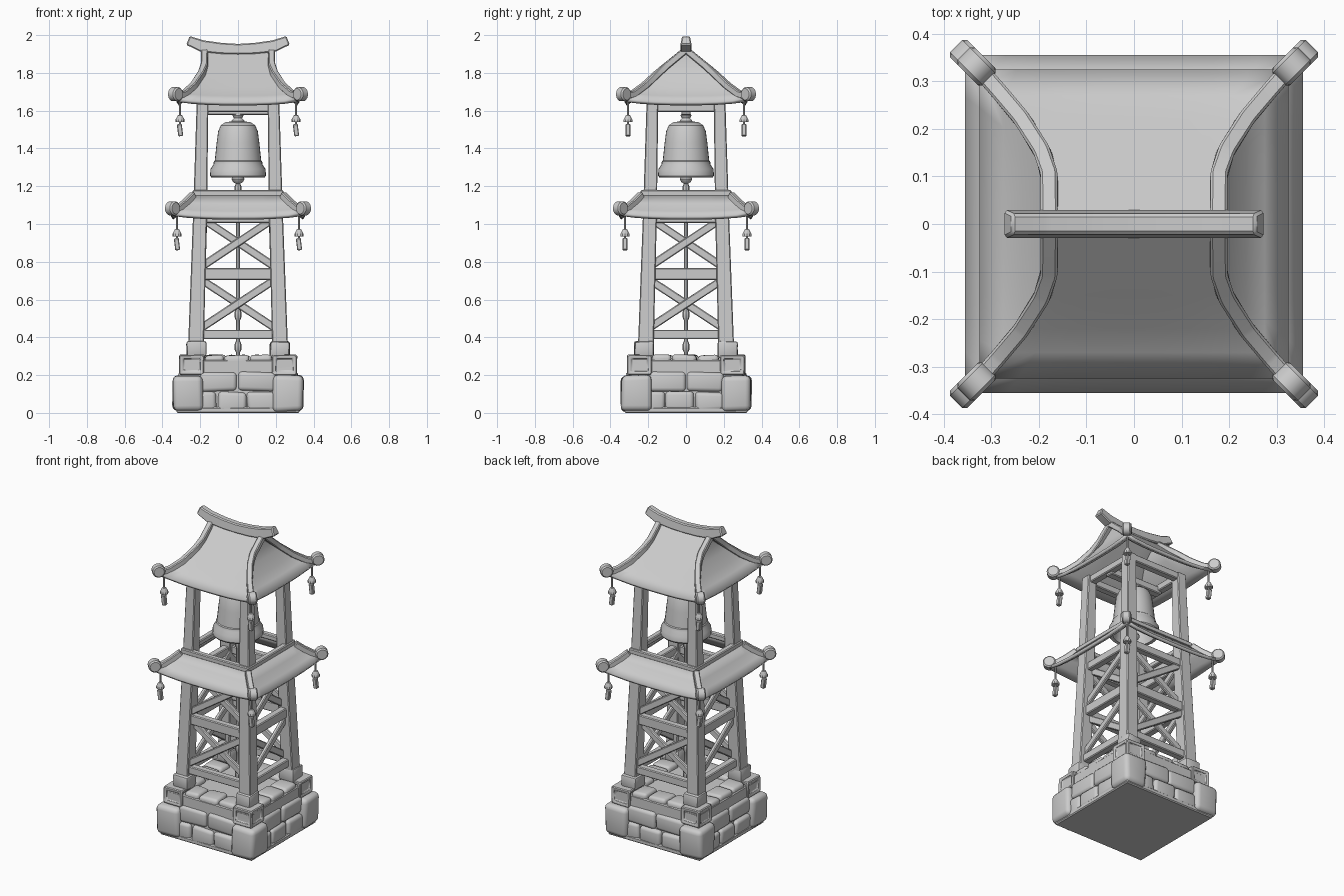
import bpy, bmesh, math, random
from mathutils import Vector, Matrix

if "Cube" in bpy.data.objects:
    bpy.data.objects.remove(bpy.data.objects["Cube"])

random.seed(4)
grey = bpy.data.materials.new("plain grey")
grey.diffuse_color = (0.6, 0.6, 0.6, 1)
grey.use_nodes = True
grey.node_tree.nodes["Principled BSDF"].inputs["Base Color"].default_value = grey.diffuse_color
SIGNS = [(1, 1), (-1, 1), (-1, -1), (1, -1)]


def add(name, bm, bevel=0, seg=1, closed=True, turn=0):
    if bevel:
        bmesh.ops.bevel(bm, geom=bm.edges[:], offset=bevel, segments=seg, profile=0.5, affect='EDGES')
    if closed:
        bmesh.ops.recalc_face_normals(bm, faces=bm.faces[:])
    bm.transform(Matrix.Rotation(turn * math.pi / 2, 4, 'Z'))
    mesh = bpy.data.meshes.new(name)
    bm.to_mesh(mesh)
    bm.free()
    mesh.materials.append(grey)
    ob = bpy.data.objects.new(name, mesh)
    bpy.context.collection.objects.link(ob)
    return ob


def loft(name, rings, cap=False, bevel=0, closed=True, turn=0):
    bm = bmesh.new()
    vs = [[bm.verts.new(p) for p in r] for r in rings]
    n = len(rings[0])
    for a, b in zip(vs, vs[1:]):
        for i in range(n):
            j = (i + 1) % n
            bm.faces.new((a[i], a[j], b[j], b[i]))
    if cap:
        bm.faces.new(vs[0][::-1])
        bm.faces.new(vs[-1])
    bmesh.ops.remove_doubles(bm, verts=bm.verts[:], dist=1e-5)
    return add(name, bm, bevel, 1, closed, turn)


def sweep(name, path, w, h, top=1.0, bevel=0.005, turn=0):
    """Bar along a path: w wide sideways, h high, top = width factor of its upper side."""
    path = [Vector(p) for p in path]
    rings = []
    for i, p in enumerate(path):
        t = (path[min(i + 1, len(path) - 1)] - path[max(i - 1, 0)]).normalized()
        s = t.cross(Vector((0, 0, 1))).normalized()
        u = s.cross(t)
        hh = (h[i] if isinstance(h, list) else h) / 2
        rings.append([p + s * a * w / 2 + u * b * hh
                      for a, b in ((-1, -1), (1, -1), (top, 1), (-top, 1))])
    return loft(name, rings, True, bevel, True, turn)


def lathe(name, profile, n=24, at=(0, 0)):
    return loft(name, [[(at[0] + r * math.cos(2 * math.pi * i / n), at[1] + r * math.sin(2 * math.pi * i / n), z)
                        for i in range(n)] for r, z in profile])


def box(name, lo, hi, bevel=0.006, seg=1, jitter=0, turn=0, panel=False):
    bm = bmesh.new()
    bmesh.ops.create_cube(bm, size=1)
    for v in bm.verts:
        v.co = Vector([(lo[k] + hi[k]) / 2 + v.co[k] * (hi[k] - lo[k])
                       + random.uniform(-jitter, jitter) for k in range(3)])
        v.co.z = max(v.co.z, 0)
    if panel:  # sunken square on each upright side
        sides = [f for f in bm.faces if abs(f.normal.z) < 0.5]
        bmesh.ops.inset_individual(bm, faces=sides, thickness=0.026)
        bmesh.ops.inset_individual(bm, faces=sides, thickness=0.006, depth=-0.012)
    return add(name, bm, bevel, seg, True, turn)


# stone base: core, corner stones and three courses on each side
box("base_core", (-0.3, -0.3, 0), (0.3, 0.3, 0.28))
box("base_plate", (-0.325, -0.325, 0), (0.325, 0.325, 0.03))
courses = [(0.012, 0.115, 0.325, (-0.2, -0.11, 0.045, 0.2)),
           (0.115, 0.22, 0.318, (-0.2, 0.0, 0.2)),
           (0.222, 0.31, 0.295, (-0.18, -0.075, 0.06, 0.18))]
for k in range(4):
    box("corner_stone", (0.185, 0.185, 0.008), (0.345, 0.345, 0.2), 0.028, 3, 0.006, k)
    box("panelled_corner_block", (0.18, 0.18, 0.2), (0.312, 0.312, 0.308), 0.005, 1, 0.002, k, True)
    box("post_foot", (0.17, 0.17, 0.295), (0.272, 0.272, 0.378), 0.012, 2, 0.004, k)
    for z0, z1, out, xs in courses:
        for a, b in zip(xs, xs[1:]):
            box("wall_stone", (a + 0.003, -out, z0), (b - 0.003, -out + 0.12, z1 - 0.004),
                0.02, 3, 0.005, k)


# leaning corner posts
def post_x(z):
    return 0.224 - 0.028 * (z - 0.31) / 0.9 if z < 1.2 else 0.196 - 0.008 * (z - 1.2) / 0.43


for sx, sy in SIGNS:
    rings = []
    for z, w in ((0.31, 0.042), (1.03, 0.037), (1.64, 0.031)):
        c = post_x(z)
        rings.append([(sx * c + a * w, sy * (c - 0.01) + b * w, z) for a, b in SIGNS])
    loft("corner_post", rings, True, 0.005)

# beams and crossed braces on each side
for k in range(4):
    for z, h in ((0.415, 0.05), (0.735, 0.062), (1.03, 0.05), (1.615, 0.045)):
        c = post_x(z)
        sweep("cross_beam", [(-c, -c + 0.005, z), (c, -c + 0.005, z)], 0.045, h, turn=k)
    for z0, z1 in ((0.44, 0.71), (0.77, 1.03)):
        a, b = post_x(z0) - 0.01, post_x(z1) - 0.01
        sweep("brace", [(-a, -a - 0.008, z0), (b, -b - 0.008, z1)], 0.024, 0.042, turn=k)
        sweep("brace", [(a, -a + 0.016, z0), (-b, -b + 0.016, z1)], 0.024, 0.042, turn=k)


# roofs: stacked rectangles with lifted corners
def roof(name, rows, thick):
    n, rings = 8, []
    for hx, hy, z, lift in rows:
        ring = []
        for (ax, ay), (bx, by) in zip(SIGNS, SIGNS[1:] + SIGNS[:1]):
            for i in range(n):
                t = i / n
                ring.append((hx * (ax + (bx - ax) * t), hy * (ay + (by - ay) * t),
                             z + lift * abs(2 * t - 1) ** 3))
        rings.append(ring)
    ob = loft(name, rings, closed=False)
    m = ob.modifiers.new("thickness", 'SOLIDIFY')
    m.thickness, m.offset = thick, -1


roof("upper_roof", [(0.325, 0.325, 1.645, 0.02), (0.275, 0.27, 1.678, 0.012), (0.235, 0.22, 1.72, 0.005),
                    (0.195, 0.15, 1.785, 0), (0.17, 0.1, 1.83, 0), (0.165, 0, 1.92, 0)], 0.02)
roof("lower_roof", [(0.355, 0.355, 1.04, 0.022), (0.315, 0.315, 1.068, 0.012),
                    (0.275, 0.275, 1.108, 0.004), (0.235, 0.235, 1.155, 0)], 0.02)

# rim around the bell deck
for k in range(4):
    sweep("deck_rim", [(-0.24, -0.222, 1.163), (0.24, -0.222, 1.163)], 0.036, 0.032, turn=k)

# curved ridge beam
sweep("ridge_beam", [(-0.265, 0, 1.972), (-0.19, 0, 1.942), (-0.09, 0, 1.93), (0, 0, 1.926),
                     (0.09, 0, 1.93), (0.19, 0, 1.942), (0.265, 0, 1.972)],
      0.06, [0.05, 0.062, 0.058, 0.055, 0.058, 0.062, 0.05], 0.7, 0.006)

# hip bars, end scrolls and hanging charms at every roof corner
upper = [(0.178, 0, 1.922), (0.178, 0.1, 1.84), (0.192, 0.15, 1.797), (0.235, 0.22, 1.732),
         (0.285, 0.28, 1.688), (0.325, 0.325, 1.675)]
lower = [(0.236, 0.236, 1.155), (0.275, 0.275, 1.115), (0.315, 0.315, 1.082), (0.345, 0.345, 1.07)]
for sx, sy in SIGNS:
    for path, c, zc in ((upper, 0.331, 1.687), (lower, 0.347, 1.083)):
        sweep("hip_bar", [(sx * x, sy * y, z) for x, y, z in path], 0.036, 0.036)
        centre, axis = Vector((sx * c, sy * c, zc)), Vector((-sy, sx, 0)).normalized()
        out = Vector((sx, sy, 0)).normalized()
        ring = [(out * math.cos(a) + Vector((0, 0, 1)) * math.sin(a)) * 0.038
                for a in [i * math.pi / 7 for i in range(14)]]
        loft("corner_scroll", [[centre + axis * s * 0.026 + p * f for p in ring]
                               for s, f in ((-1, 0.8), (-0.7, 1), (0.7, 1), (1, 0.8))], True)
        d = c - 0.024
        at = (sx * d, sy * d)
        lathe("charm_cord", [(0, zc - 0.02), (0.006, zc - 0.02), (0.006, zc - 0.17), (0, zc - 0.17)], 6, at)
        lathe("charm_cap", [(0, zc - 0.108), (0.012, zc - 0.112), (0.024, zc - 0.135),
                            (0.024, zc - 0.148), (0, zc - 0.148)], 10, at)
        sweep("charm_tag", [(at[0] - 0.004, at[1], zc - 0.158), (at[0] + 0.004, at[1], zc - 0.222)],
              0.026, 0.026, 1, 0.004)

# bell with hanger, clapper and pull rope
sweep("bell_beam", [(-0.19, 0, 1.6), (0.19, 0, 1.6)], 0.05, 0.045)
lathe("bell_hanger", [(0, 1.59), (0.022, 1.59), (0.03, 1.575), (0.022, 1.56), (0.035, 1.545),
                      (0.035, 1.53), (0, 1.53)], 14)
lathe("bell", [(0, 1.545), (0.065, 1.54), (0.092, 1.522), (0.105, 1.49), (0.113, 1.43), (0.123, 1.335),
               (0.128, 1.33), (0.13, 1.315), (0.146, 1.29), (0.148, 1.255), (0.14, 1.245), (0.122, 1.248),
               (0.108, 1.32), (0.09, 1.48), (0.06, 1.515), (0, 1.52)], 32)
lathe("clapper", [(0, 1.52), (0.01, 1.52), (0.01, 1.262), (0.028, 1.252), (0.034, 1.238),
                  (0.026, 1.222), (0.01, 1.212), (0, 1.212)], 14)
rope = [(0, 1.215), (0.011, 1.215)]
for z in (1.185, 0.52, 0.35):
    rope += [(0.011, z + 0.03), (0.018, z + 0.014), (0.018, z - 0.014), (0.011, z - 0.03)]
lathe("pull_rope", rope + [(0.011, 0.28), (0, 0.28)], 8)

# soft shading with crisp edges
for ob in bpy.context.collection.objects:
    ob.select_set(True)
    bpy.context.view_layer.objects.active = ob
bpy.ops.object.shade_smooth_by_angle(angle=math.radians(32))
